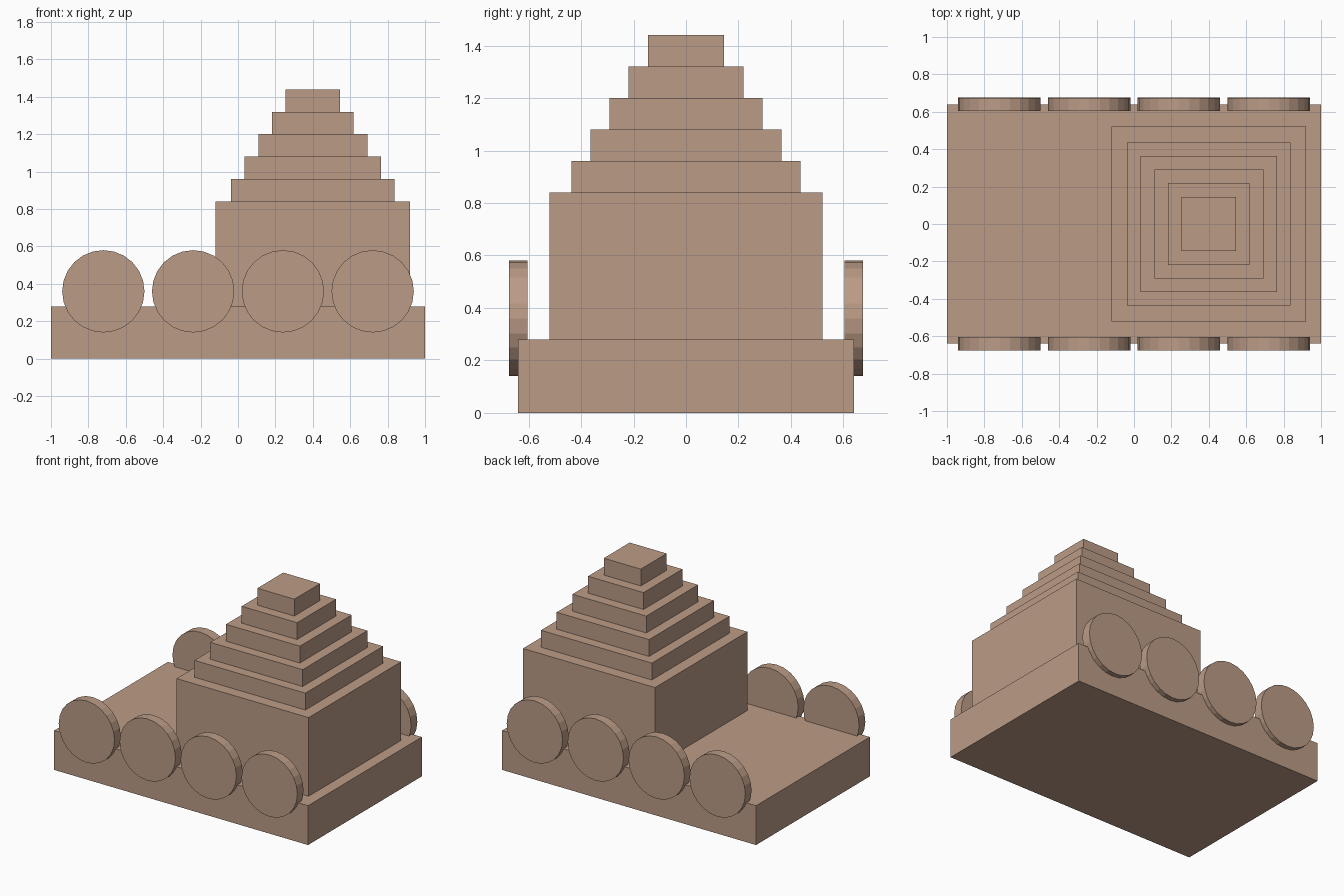
import bpy
from math import pi

if "Cube" in bpy.data.objects:
    bpy.data.objects.remove(bpy.data.objects["Cube"])

stone = bpy.data.materials.new("warm_stone")
stone.diffuse_color = (0.50, 0.33, 0.24, 1)
stone.use_nodes = True
stone.node_tree.nodes["Principled BSDF"].inputs["Base Color"].default_value = stone.diffuse_color


def box(name, cx, half_x, half_y, z0, z1):
    bpy.ops.mesh.primitive_cube_add(size=1, location=(cx, 0, (z0 + z1) / 2))
    ob = bpy.context.object
    ob.name = name
    ob.scale = (2 * half_x, 2 * half_y, z1 - z0)
    bpy.ops.object.transform_apply(location=False, rotation=False, scale=True)
    ob.data.materials.append(stone)


# Platform and the shrine block standing on its right part
box("platform", 0, 1.0, 0.64, 0, 0.28)
box("shrine_block", 0.4, 0.52, 0.52, 0.28, 0.84)

# Stepped tower roof
for i in range(5):
    half = 0.52 * (0.84 - 0.14 * i)
    z = 0.84 + 0.12 * i
    box(f"roof_tier_{i + 1}", 0.4, half, half, z, z + 0.12)

# Four wheels on each long side, half sunk into the platform
for side, y in (("front", -0.64), ("back", 0.64)):
    for i in range(4):
        bpy.ops.mesh.primitive_cylinder_add(
            vertices=24, radius=0.22, depth=0.07,
            location=(-0.72 + 0.48 * i, y, 0.36), rotation=(pi / 2, 0, 0))
        wheel = bpy.context.object
        wheel.name = f"{side}_wheel_{i + 1}"
        wheel.data.materials.append(stone)
